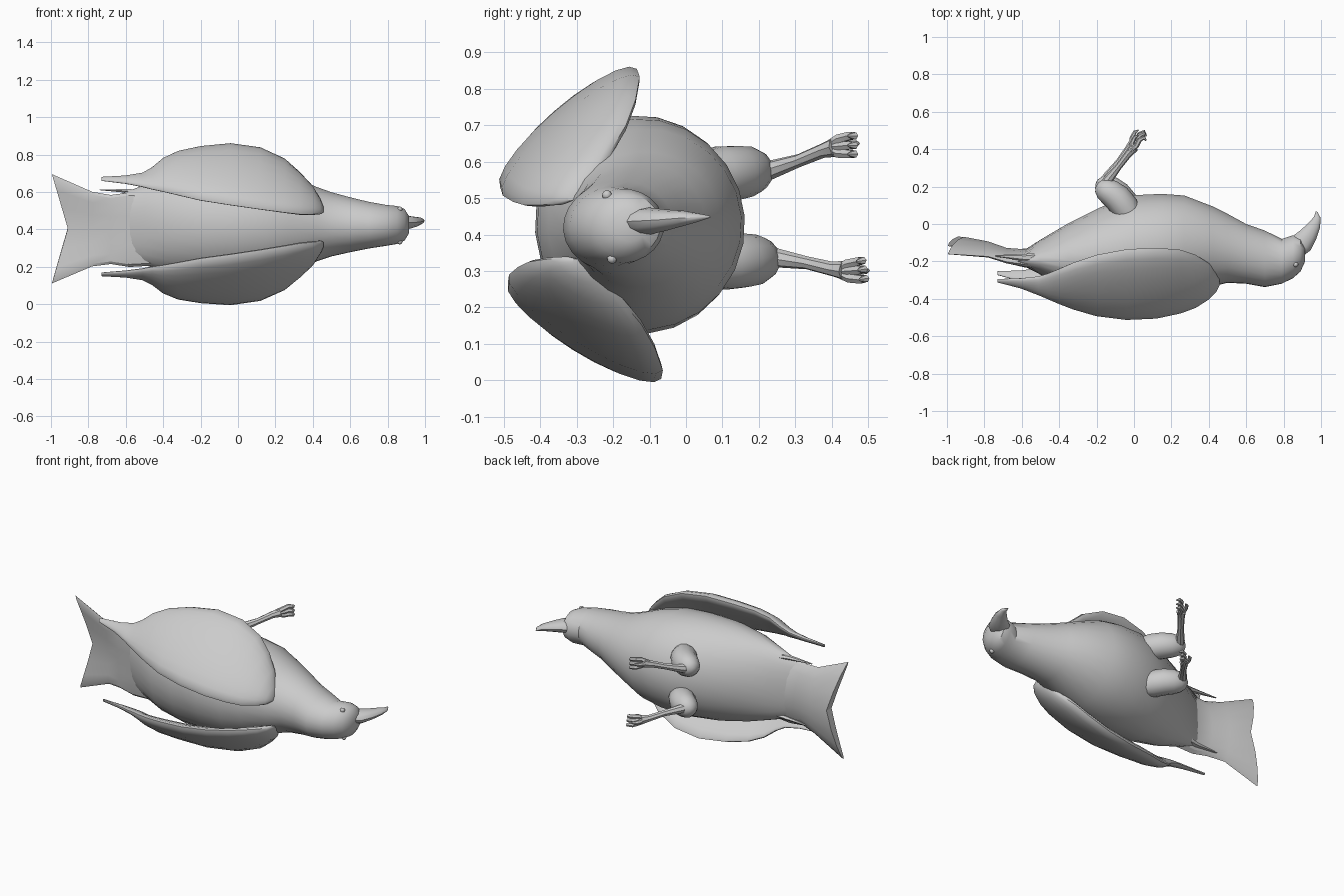
import bpy, bmesh, math
from mathutils import Vector

if "Cube" in bpy.data.objects:
    bpy.data.objects.remove(bpy.data.objects["Cube"])

Y0, Z0, ROLL = -0.12, 0.428, math.radians(4.5)
CA, SA = math.cos(ROLL), math.sin(ROLL)

grey = bpy.data.materials.new("plain_grey")
grey.diffuse_color = (0.6, 0.6, 0.6, 1)
grey.use_nodes = True
grey.node_tree.nodes["Principled BSDF"].inputs["Base Color"].default_value = grey.diffuse_color


def place(x, y, s):
    """Point on the rolled bird: s is the distance from its symmetry plane."""
    return Vector((x, Y0 + (y - Y0) * CA - s * SA, Z0 + (y - Y0) * SA + s * CA))


def reflect(p):
    """Mirror a point through the rolled symmetry plane."""
    dy, dz = p.y - Y0, p.z - Z0
    return place(p.x, Y0 + dy * CA + dz * SA, dy * SA - dz * CA)


def loft(name, rings, angle=40):
    """Skin a list of equal rings and close both ends."""
    bm = bmesh.new()
    vs = [[bm.verts.new(p) for p in r] for r in rings]
    n = len(vs[0])
    for a, b in zip(vs, vs[1:]):
        for i in range(n):
            j = (i + 1) % n
            bm.faces.new((a[i], a[j], b[j], b[i]))
    bm.faces.new(vs[0])
    bm.faces.new(vs[-1])
    bmesh.ops.recalc_face_normals(bm, faces=bm.faces)
    # split the concave end caps cleanly
    bmesh.ops.triangulate(bm, faces=[f for f in bm.faces if len(f.verts) > 4])
    me = bpy.data.meshes.new(name)
    bm.to_mesh(me)
    bm.free()
    me.materials.append(grey)
    ob = bpy.data.objects.new(name, me)
    bpy.context.collection.objects.link(ob)
    bpy.ops.object.select_all(action='DESELECT')
    ob.select_set(True)
    bpy.context.view_layer.objects.active = ob
    bpy.ops.object.shade_smooth_by_angle(angle=math.radians(angle))


def pair(name, rings):
    loft(name + "_left", rings)
    loft(name + "_right", [[reflect(p) for p in r] for r in rings])


def circle(n):
    return [(math.cos(2 * math.pi * i / n), math.sin(2 * math.pi * i / n)) for i in range(n)]


def tube(path, n=8, flat=1.0):
    """Rings along a path of (x, y, z, radius)."""
    pts = [Vector(p[:3]) for p in path]
    rings = []
    for i, p in enumerate(pts):
        t = (pts[min(i + 1, len(pts) - 1)] - pts[max(i - 1, 0)]).normalized()
        u = t.cross(Vector((0, 0, 1))).normalized()
        w = u.cross(t)
        rings.append([p + path[i][3] * (c * u + s * flat * w) for c, s in circle(n)])
    return rings


# body with neck and head: x, back y, belly y, half width
body = [(-.62, -.205, -.165, .17), (-.5, -.27, -.085, .215), (-.35, -.35, .005, .26),
        (-.18, -.40, .09, .29), (0, -.415, .155, .30), (.15, -.41, .162, .29),
        (.27, -.38, .153, .262), (.42, -.335, .095, .2), (.5, -.315, .055, .172),
        (.6, -.32, .0, .147), (.7, -.338, -.035, .125), (.79, -.32, -.08, .11),
        (.85, -.29, -.06, .102), (.89, -.255, -.07, .085), (.915, -.2, -.11, .045)]
loft("body", [[place(x, (a + b) / 2 + c * (b - a) / 2, s * w) for c, s in circle(24)]
              for x, a, b, w in body])

# flared, arched tail with a notched end: x, mid y, half width, half thickness, arch
tail = [(-.42, -.17, .19, .06, .04), (-.58, -.182, .20, .045, .02), (-.68, -.165, .185, .035, .025),
        (-.78, -.125, .20, .03, .035), (-.91, -.095, .293, .025, .045)]
loft("tail", [[place(x - (.085 * abs(s) if k == 4 else 0), y + c * t - arch * s * s, s * w - .023)
               for c, s in circle(16)] for k, (x, y, w, t, arch) in enumerate(tail)], 25)

# pointed feathers beside the tail root
pair("tail_side_feather", tube([(-.42, -.17, .59, .03), (-.58, -.18, .605, .02),
                                (-.74, -.17, .612, .004)], 6, .6))

# folded wings: x, inner edge y z, outer edge y z, half thickness
wing = [(.458, -.325, .495, -.29, .515, .012), (.44, -.36, .485, -.255, .555, .03),
        (.40, -.40, .481, -.21, .625, .042), (.33, -.445, .481, -.165, .70, .05),
        (.25, -.475, .49, -.138, .772, .053), (.12, -.503, .507, -.127, .833, .055),
        (-.04, -.51, .53, -.135, .855, .055), (-.2, -.49, .555, -.165, .84, .05),
        (-.32, -.455, .583, -.205, .815, .043), (-.40, -.425, .602, -.24, .778, .035),
        (-.46, -.40, .615, -.265, .728, .027), (-.51, -.38, .628, -.28, .70, .02),
        (-.6, -.345, .645, -.29, .685, .014), (-.73, -.31, .66, -.295, .68, .008)]
rings = []
for x, ya, za, yb, zb, t in wing:
    a, b = Vector((x, ya, za)), Vector((x, yb, zb))
    half = (b - a) / 2
    out = Vector((0, -half.z, half.y)).normalized()
    rings.append([(a + b) / 2 + c * half + out * t * s * (1.08 if s > 0 else .7)
                  for c, s in circle(20)])
pair("wing", rings)

# curved beak
loft("beak", tube([(.86, -.135, .435, .055), (.90, -.1, .437, .06), (.935, -.055, .44, .047),
                   (.965, -.005, .445, .033), (.98, .035, .447, .018),
                   (.975, .066, .449, .004)], 12, .62))

# eyes
pair("eye", [[Vector((.865 + .014 * math.sin(k) * c, -.217 + .014 * math.sin(k) * s,
                      .508 + .014 * math.cos(k))) for c, s in circle(10)]
             for k in (.1, .7, 1.3, 1.9, 2.5, 3.04)])

# thighs, shins and curled toes
pair("thigh", tube([(-.01, .035, .565, .06), (-.05, .09, .567, .076), (-.09, .14, .57, .075),
                    (-.13, .17, .573, .07), (-.165, .19, .575, .058), (-.188, .204, .576, .038),
                    (-.198, .21, .576, .012)], 14))
pair("shin", tube([(-.16, .19, .572, .032), (-.14, .235, .578, .026), (-.08, .31, .603, .018),
                   (-.03, .375, .63, .02), (0, .41, .64, .027)], 8))
for name, dz in (("inner", -.024), ("middle", 0), ("outer", .026)):
    pair(name + "_toe", tube([(-.02, .39, .64, .016), (.015, .42, .642 + dz * .8, .014),
                              (.03, .45, .645 + dz, .013), (.055, .462, .645 + dz, .011),
                              (.065, .445, .645 + dz, .004)], 6))
pair("back_toe", tube([(-.01, .40, .64, .014), (-.01, .435, .645, .013),
                       (.005, .465, .65, .010), (.025, .475, .65, .003)], 6))
